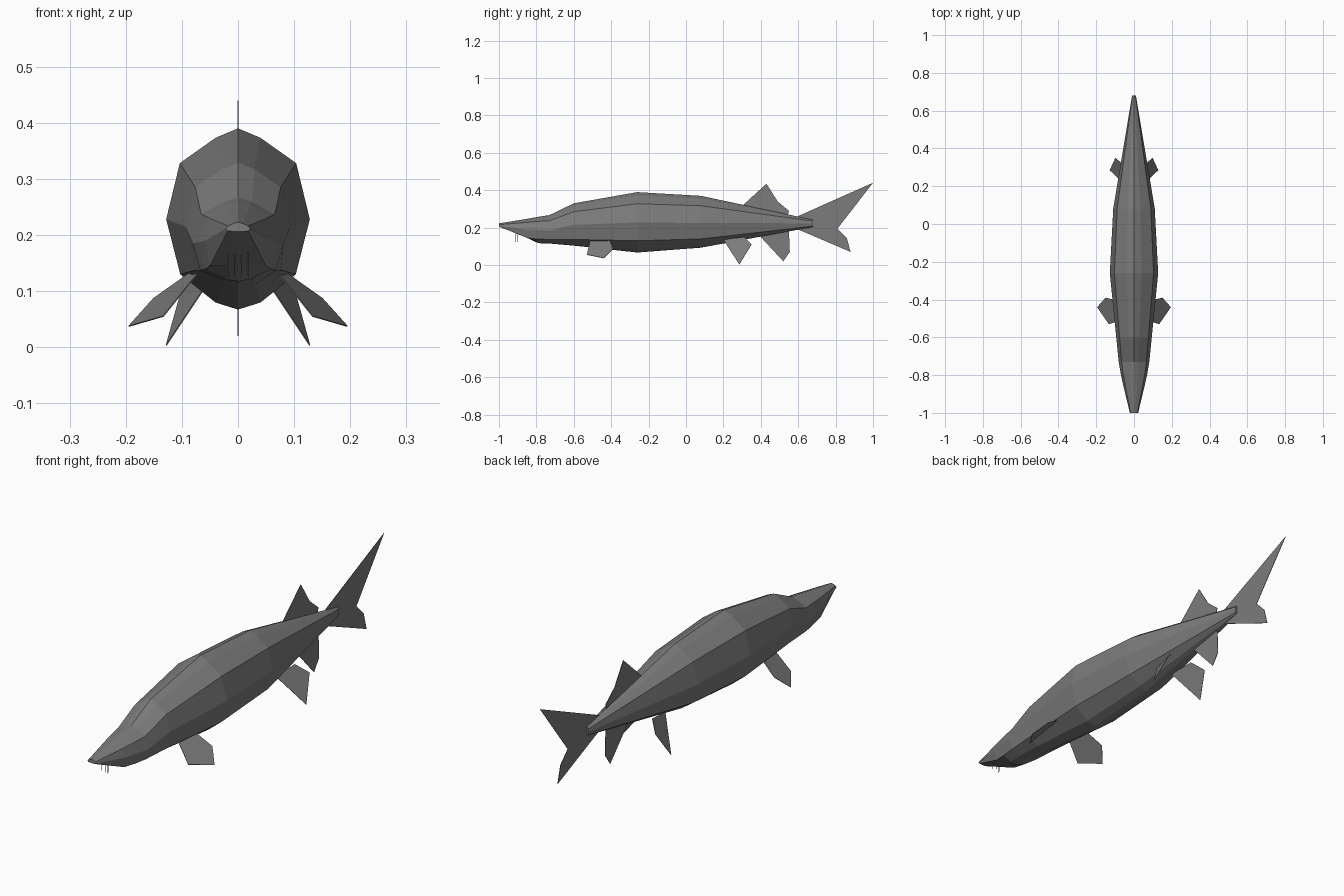
import bpy, bmesh
from mathutils import Vector

cube = bpy.data.objects.get("Cube")
if cube:
    bpy.data.objects.remove(cube)

grey = bpy.data.materials.new("slate grey")
grey.use_nodes = True
colour = (0.2, 0.2, 0.2, 1)
grey.diffuse_color = colour
grey.node_tree.nodes["Principled BSDF"].inputs["Base Color"].default_value = colour


def finish(name, bm):
    bmesh.ops.recalc_face_normals(bm, faces=bm.faces)
    mesh = bpy.data.meshes.new(name)
    bm.to_mesh(mesh)
    bm.free()
    mesh.materials.append(grey)
    obj = bpy.data.objects.new(name, mesh)
    bpy.context.collection.objects.link(obj)
    return obj


def ring(y, w, w_low, top, shoulder, mid, low, bottom):
    """Twelve-sided body section, from the top round the left side."""
    half = [(w * .31, top + (shoulder - top) * .27), (w * .81, shoulder),
            (w, mid), (w_low, low), (w_low * .39, bottom + (low - bottom) * .2)]
    pts = [(0, top)] + half + [(0, bottom)] + [(-x, z) for x, z in reversed(half)]
    return [Vector((x, y, z)) for x, z in pts]


# Body: lofted from snout to tail root, with a step at the mouth
stations = [
    (-1.0, .022, .018, .223, .216, .211, .207, .206),
    (-.85, .058, .050, .247, .228, .190, .145, .145),
    (-.79, .071, .058, .258, .233, .187, .139, .117),
    (-.73, .081, .067, .267, .237, .185, .137, .115),
    (-.60, .094, .076, .330, .285, .215, .137, .104),
    (-.26, .128, .103, .390, .328, .228, .130, .067),
    (.08, .110, .089, .370, .317, .225, .140, .093),
    (.68, .010, .008, .242, .235, .223, .208, .204),
]
bm = bmesh.new()
rings = [[bm.verts.new(p) for p in ring(*s)] for s in stations]
for a, b in zip(rings, rings[1:]):
    for i in range(12):
        j = (i + 1) % 12
        bm.faces.new((a[i], a[j], b[j], b[i]))
bm.faces.new(rings[0])
bm.faces.new(rings[-1])
finish("body", bm)


def fin(name, points):
    """Thin flat fin from an outline."""
    bm = bmesh.new()
    bm.faces.new([bm.verts.new(p) for p in points])
    obj = finish(name, bm)
    mod = obj.modifiers.new("thickness", "SOLIDIFY")
    mod.thickness = .002
    mod.offset = 0
    return obj


# Fins on the centre line, as (y, z) outlines
centre_fins = {
    "dorsal_fin": [(.29, .30), (.31, .325), (.43, .435), (.49, .34), (.55, .29), (.54, .25)],
    "tail_fin": [(.58, .23), (.60, .262), (1.0, .44), (.81, .195), (.86, .145), (.88, .07), (.60, .19)],
    "anal_fin": [(.39, .16), (.52, .02), (.555, .07), (.55, .19)],
}
for name, outline in centre_fins.items():
    fin(name, [(0, y, z) for y, z in outline])

# Paired fins, mirrored left and right
paired_fins = {
    "pectoral_fin": [(.065, -.51, .14), (.133, -.53, .055), (.195, -.44, .037),
                     (.15, -.39, .087), (.075, -.41, .14)],
    "pelvic_fin": [(.04, .20, .135), (.128, .285, .003), (.098, .35, .11), (.055, .31, .15)],
}
for name, outline in paired_fins.items():
    for side, sign in (("left", 1), ("right", -1)):
        fin(side + "_" + name, [(sign * x, y, z) for x, y, z in outline])

# Four barbels under the snout
for n, x in enumerate((-.018, -.006, .006, .018)):
    y = -.91 if abs(x) > .01 else -.90
    bm = bmesh.new()
    bmesh.ops.create_cone(bm, segments=4, radius1=.0006, radius2=.0014, depth=.045, cap_ends=True)
    bmesh.ops.translate(bm, verts=bm.verts, vec=(x, y, .147))
    finish("barbel_" + str(n + 1), bm)
